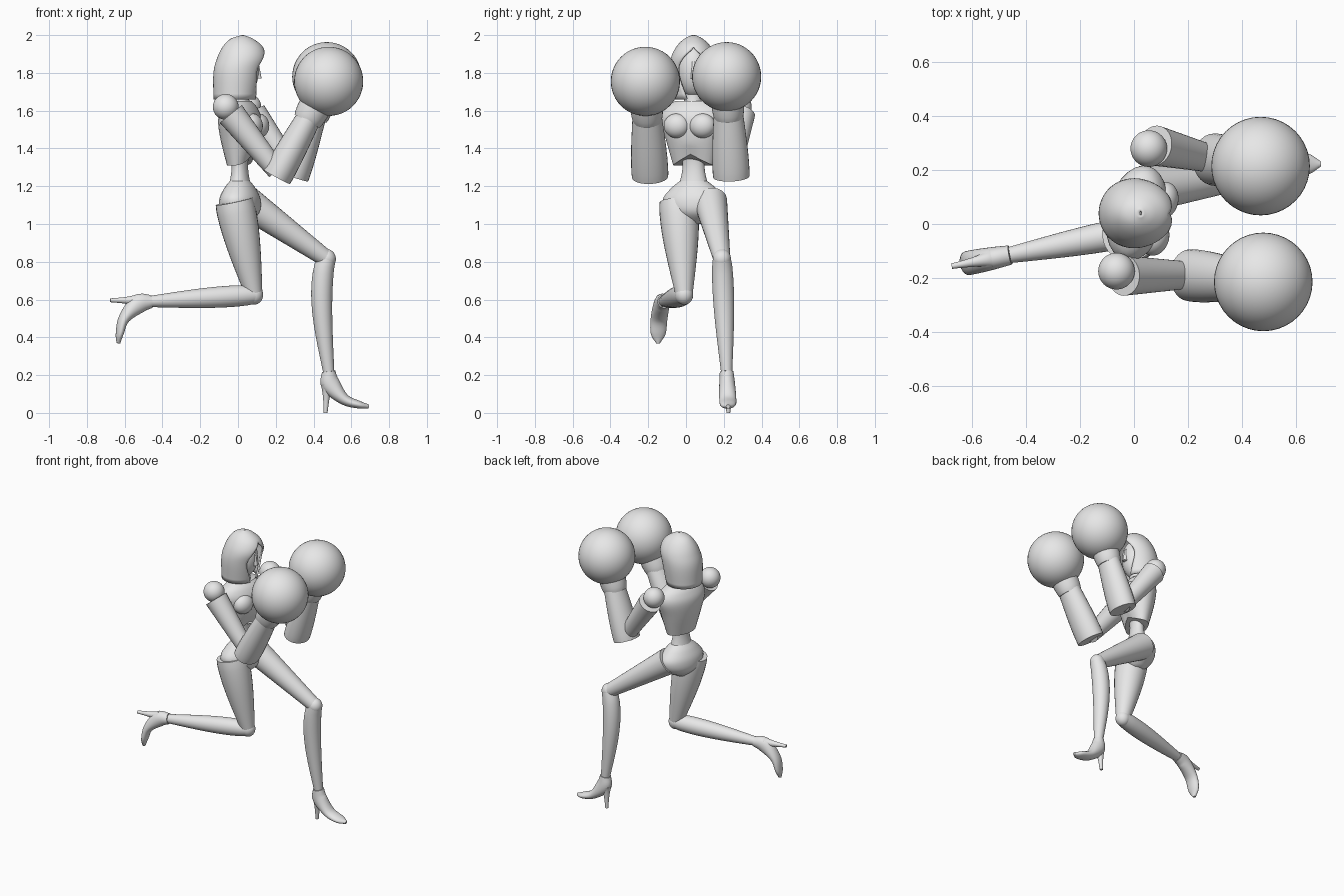
import bpy, bmesh, math
from mathutils import Vector

cube = bpy.data.objects.get("Cube")
if cube:
    bpy.data.objects.remove(cube)

grey = bpy.data.materials.new("plain grey")
grey.use_nodes = True
grey.diffuse_color = (.8, .8, .8, 1)
shader = grey.node_tree.nodes["Principled BSDF"]
shader.inputs["Base Color"].default_value = grey.diffuse_color

SIDE = Vector((0, 1, 0))
TURN = Vector((.25, 1, 0)).normalized()   # shoulder line of the twisted body
AHEAD = Vector((TURN.y, -TURN.x, 0))
CORE = Vector((.01, .04, 0))              # upright axis of the body


def finish(bm, name):
    bmesh.ops.remove_doubles(bm, verts=bm.verts, dist=.001)
    bmesh.ops.recalc_face_normals(bm, faces=bm.faces)
    mesh = bpy.data.meshes.new(name)
    bm.to_mesh(mesh)
    bm.free()
    obj = bpy.data.objects.new(name, mesh)
    bpy.context.collection.objects.link(obj)
    mesh.materials.append(grey)
    bpy.ops.object.select_all(action='DESELECT')
    obj.select_set(True)
    bpy.context.view_layer.objects.active = obj
    bpy.ops.object.shade_smooth_by_angle(angle=math.radians(40))
    return obj


def smooth_rows(rows, steps=5):
    """Pass a smooth curve through rows of numbers."""
    rows = [Vector(row) for row in rows]
    padded = [rows[0] * 2 - rows[1], *rows, rows[-1] * 2 - rows[-2]]
    result = []
    for before, start, end, after in zip(padded, padded[1:], padded[2:], padded[3:]):
        leave, arrive = (end - before) / 2, (after - start) / 2
        for step in range(steps):
            t = step / steps
            ease = t * t * (3 - 2 * t)
            result.append(start.lerp(end, ease) + leave * t * (1 - t) ** 2
                          - arrive * t * t * (1 - t))
    return result + [rows[-1]]


def skin(bm, loops, closed):
    for low, high in zip(loops, loops[1:]):
        count = len(low)
        for k in range(count if closed else count - 1):
            j = (k + 1) % count
            bm.faces.new((low[k], low[j], high[j], high[k]))


def loft(name, rings, width=SIDE, sides=28):
    """Capped skin over ellipses; each ring is a centre, a half depth and a half width."""
    bm = bmesh.new()
    loops = []
    centres = [ring[0] for ring in rings]
    for i, (centre, depth, half) in enumerate(rings):
        along = centres[min(i + 1, len(rings) - 1)] - centres[max(i - 1, 0)]
        deep = along.cross(width).normalized()
        wide = deep.cross(along).normalized()
        angles = [math.tau * k / sides for k in range(sides)]
        loops.append([bm.verts.new(centre + deep * depth * math.cos(a) + wide * half * math.sin(a))
                      for a in angles])
    skin(bm, loops, True)
    bm.faces.new(loops[0])
    bm.faces.new(loops[-1])
    return finish(bm, name)


def limb(name, start, end, radius, end_radius, belly=0, bow=0, flat=1, width=SIDE):
    """Tapered limb; belly swells its upper half, bow bends it backwards."""
    rings = []
    for step in range(17):
        t = step / 16
        swell = math.sin(math.pi * t ** .7)
        size = radius + (end_radius - radius) * t + belly * swell
        rings.append((start.lerp(end, t) - Vector((bow * swell, 0, 0)), size, size * flat))
    return loft(name, rings, width)


def stack(name, rows):
    """Body section from rows of height, half depth and half width."""
    return loft(name, [(CORE + Vector((0, 0, z)), depth, half)
                       for z, depth, half in smooth_rows(rows)], TURN)


def ball(name, centre, radii, yaw=0):
    bm = bmesh.new()
    bmesh.ops.create_uvsphere(bm, u_segments=40, v_segments=24, radius=1)
    bmesh.ops.scale(bm, vec=radii, verts=bm.verts)
    obj = finish(bm, name)
    obj.location = centre
    obj.rotation_euler.z = yaw


# Hood: height, back, front, half width, half angle of the face opening
hood_rows = [(2, .02, .03, .01, 0), (1.98, -.04, .08, .05, 0), (1.94, -.08, .13, .09, 0),
             (1.88, -.11, .15, .12, .5), (1.8, -.13, .13, .13, .7), (1.66, -.13, .1, .12, .3)]
bm = bmesh.new()
loops = []
for z, back, front, half, gap in smooth_rows(hood_rows):
    gap = max(gap, 0)
    angles = [gap + (math.tau - 2 * gap) * k / 40 for k in range(41)]
    middle, reach = (back + front) / 2, (front - back) / 2
    loops.append([bm.verts.new((middle + reach * math.cos(a), CORE.y + half * math.sin(a), z))
                  for a in angles])
skin(bm, loops, False)
hood = finish(bm, "hood")
shell = hood.modifiers.new("thickness", 'SOLIDIFY')
shell.thickness = .012
shell.offset = -1

# Face, nose and neck
ball("face", (.015, CORE.y, 1.81), (.095, .088, .14))
limb("nose", Vector((.1, CORE.y, 1.86)), Vector((.11, CORE.y, 1.77)), .008, .015)
limb("neck", CORE + Vector((0, 0, 1.58)), CORE + Vector((0, 0, 1.75)), .08, .045, belly=-.015)

# Ribcage, with an arched front edge over the belly
LOW, HIGH = 1.31, 1.43
chest = stack("chest", [(LOW, .065, .11), (1.45, .1, .15), (1.55, .11, .18),
                        (1.61, .09, .16), (1.65, .06, .1)])
for v in chest.data.vertices:
    out = v.co - CORE
    if v.co.z < HIGH and out.dot(AHEAD) > 0:
        peak = max(0, 1 - abs(out.dot(TURN)) / .11)
        v.co.z += peak * (HIGH - v.co.z) / 2
for side, sign in (("left", 1), ("right", -1)):
    spot = CORE + AHEAD * .085 + TURN * .07 * sign
    ball(side + "_bust", spot + Vector((0, 0, 1.52)), (.055, .07, .065), -.25)

# Waist and pelvis
limb("waist", CORE + Vector((0, 0, 1.4)), CORE + Vector((0, 0, 1.12)), .065, .08,
     belly=-.028, flat=1.4, width=TURN)
stack("pelvis", [(1.23, .05, .07), (1.19, .08, .12), (1.13, .105, .165),
                 (1.06, .1, .14), (1, .04, .04)])

# Arms and round gloves: shoulder, elbow, glove centre
arms = [("right", -1, (-.065, -.175, 1.62), (.205, -.19, 1.25), (.48, -.215, 1.755)),
        ("left", 1, (.055, .28, 1.62), (.295, .24, 1.25), (.47, .215, 1.78))]
for side, sign, *points in arms:
    shoulder, elbow, glove = map(Vector, points)
    wrist = glove.lerp(elbow, .27 + .0)
    wrist = glove.lerp(elbow, .35)
    ball(side + "_shoulder", shoulder, (.068, .068, .068))
    limb(side + "_upper_arm", shoulder.lerp(elbow, .1) + SIDE * .015 * sign,
         elbow + Vector((0, 0, .03)), .075, .05)
    limb(side + "_forearm", elbow, wrist, .08, .064, belly=.005, flat=1.2)
    limb(side + "_glove_wrist", wrist.lerp(elbow, .1), glove, .075, .08, belly=.01)
    ball(side + "_glove", glove, (.183, .183, .183))

# High-heeled shoe: toe distance, drop below the ankle, half depth, half width
shoe_rows = [(0, 0, .035, .036), (.01, .07, .05, .042), (.08, .15, .03, .045),
             (.16, .18, .02, .04), (.21, .19, .01, .01)]


def shoe(side, ankle, down, toe):
    down = down.normalized()
    toe = (toe - down * toe.dot(down)).normalized()
    across = down.cross(toe)
    loft(side + "_shoe", [(ankle + toe * u + down * v, depth, half)
                          for u, v, depth, half in smooth_rows(shoe_rows)], across)
    limb(side + "_heel", ankle + down * .07 - toe * .01, ankle + down * .22 - toe * .02,
         .035, .01, belly=-.006, width=across)


# Legs: the right one kneels back, the left one lunges forward
legs = [("right", .1, .016, 0, (-.02, -.04, 1.12), (.085, -.01, .625), (-.46, -.115, .59), (0, 0, -1)),
        ("left", .088, 0, .03, (.04, .13, 1.12), (.47, .19, .815), (.48, .215, .22), (1, 0, 0))]
for side, girth, belly, bow, *points in legs:
    hip, knee, ankle, toe = map(Vector, points)
    limb(side + "_thigh", hip, knee, girth, .045, belly=belly)
    ball(side + "_knee", knee, (.048, .048, .052))
    limb(side + "_shin", knee, ankle, .048, .03, belly=.014, bow=bow)
    shoe(side, ankle, ankle - knee, toe)
